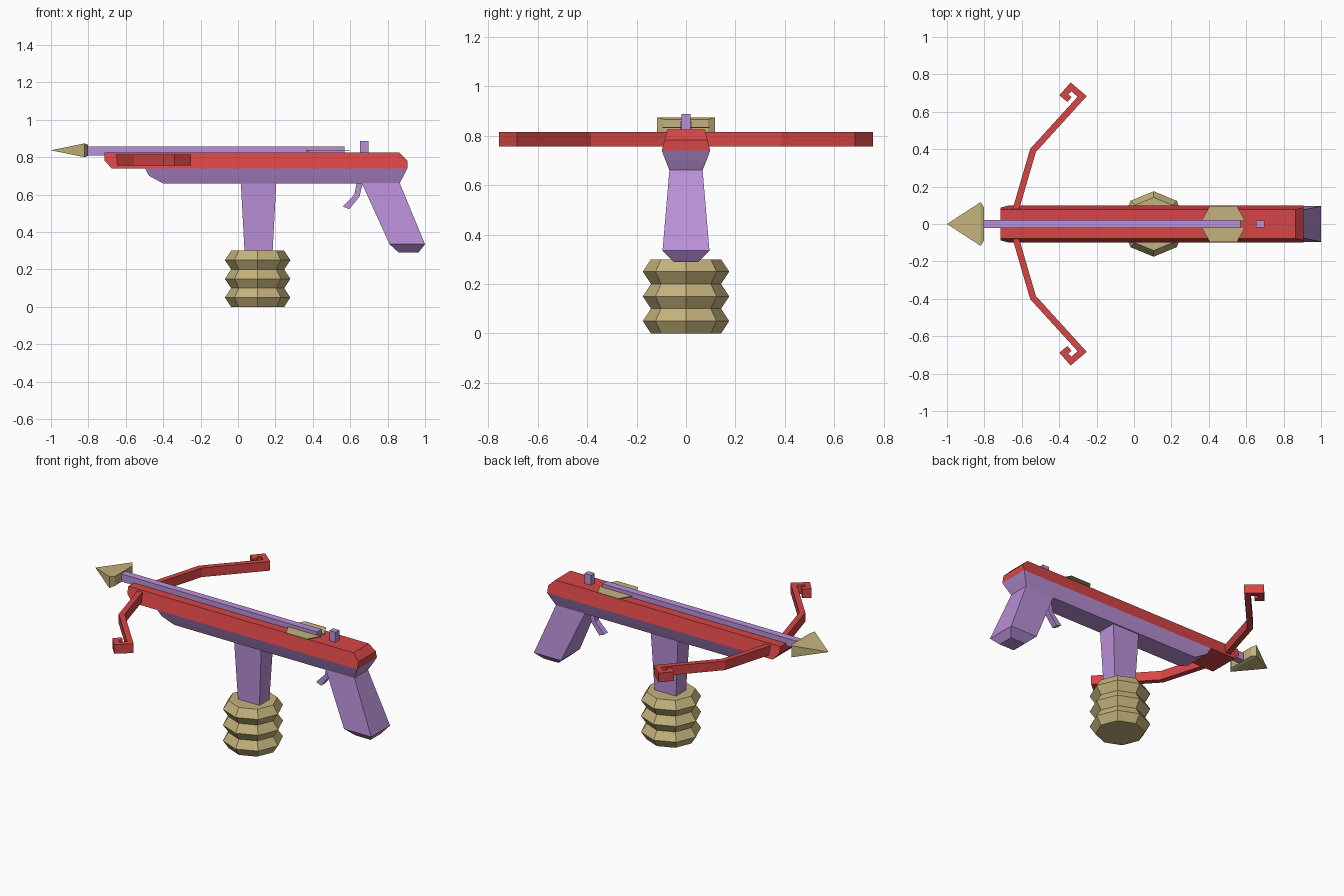
import bpy, bmesh
from math import cos, sin, pi
from mathutils import Vector

if "Cube" in bpy.data.objects:
    bpy.data.objects.remove(bpy.data.objects["Cube"])


def material(name, rgb):
    m = bpy.data.materials.new(name)
    m.diffuse_color = (*rgb, 1)
    m.use_nodes = True
    m.node_tree.nodes["Principled BSDF"].inputs["Base Color"].default_value = m.diffuse_color
    return m


RED = material("red", (0.68, 0.06, 0.06))
PURPLE = material("purple", (0.49, 0.28, 0.68))
TAN = material("tan", (0.55, 0.45, 0.20))


def loft(name, rings, mat, mirror=False):
    """Skin a stack of equal-length rings and cap both ends."""
    bm = bmesh.new()
    rows = [[bm.verts.new(p) for p in ring] for ring in rings]
    n = len(rows[0])
    for a, b in zip(rows, rows[1:]):
        for i in range(n):
            j = (i + 1) % n
            bm.faces.new((a[i], a[j], b[j], b[i]))
    bm.faces.new(rows[0][::-1])
    bm.faces.new(rows[-1])
    bmesh.ops.remove_doubles(bm, verts=bm.verts, dist=0.0005)
    bmesh.ops.recalc_face_normals(bm, faces=bm.faces)
    me = bpy.data.meshes.new(name)
    bm.to_mesh(me)
    bm.free()
    me.materials.append(mat)
    ob = bpy.data.objects.new(name, me)
    bpy.context.collection.objects.link(ob)
    if mirror:
        mod = ob.modifiers.new("mirror", 'MIRROR')
        mod.use_axis = (False, True, False)
        mod.use_clip = False
        mod.use_mirror_merge = False
    return ob


def slab(x0, x1, hy, z):
    """Horizontal rectangle, symmetric in y."""
    return [(x0, -hy, z), (x1, -hy, z), (x1, hy, z), (x0, hy, z)]


def plate(x, hy, hz, z):
    """Rectangle across the arrow axis."""
    return [(x, -hy, z - hz), (x, hy, z - hz), (x, hy, z + hz), (x, -hy, z + hz)]


def ribbon(path, width):
    """Mitred outline of a bent strip in the xy plane."""
    pts = [Vector(p) for p in path]
    left, right = [], []
    for i, p in enumerate(pts):
        dirs = []
        if i > 0:
            dirs.append((p - pts[i - 1]).normalized())
        if i < len(pts) - 1:
            dirs.append((pts[i + 1] - p).normalized())
        normals = [Vector((-d.y, d.x)) for d in dirs]
        m = sum(normals, Vector((0, 0))).normalized()
        off = m * (width / 2 / m.dot(normals[0]))
        left.append(p + off)
        right.append(p - off)
    return left, right


# Stock: red upper half and purple lower half
loft("upper_stock", [slab(-0.675, 0.905, 0.098, 0.74),
                     slab(-0.715, 0.905, 0.087, 0.783),
                     slab(-0.715, 0.863, 0.077, 0.825)], RED)
loft("lower_stock", [slab(-0.40, 0.863, 0.067, 0.66),
                     slab(-0.475, 0.885, 0.083, 0.70),
                     slab(-0.497, 0.905, 0.098, 0.74)], PURPLE)

# Front grip and rear handle
loft("front_grip", [slab(0.035, 0.185, 0.05, 0.295),
                    slab(0.015, 0.205, 0.06, 0.665)], PURPLE)
handle = loft("rear_handle", [slab(0.86, 0.965, 0.05, 0.29),
                              slab(0.81, 1.0, 0.095, 0.335),
                              slab(0.66, 0.863, 0.067, 0.665)], PURPLE)

# Ribbed octagonal base
rings = []
for k in range(7):
    r = 0.175 if k % 2 else 0.142
    rings.append([(0.105 + r * cos(i * pi / 4), r * sin(i * pi / 4), k * 0.05)
                  for i in range(8)])
loft("ribbed_base", rings, TAN)

# Trigger
profile = [(0.635, 0.665), (0.622, 0.60), (0.56, 0.537),
           (0.595, 0.522), (0.65, 0.59), (0.668, 0.665)]
loft("trigger", [[(x, y, z) for x, z in profile] for y in (-0.018, 0.018)], PURPLE)

# Rear sight
loft("rear_sight", [slab(0.653, 0.698, 0.019, 0.82),
                    slab(0.653, 0.698, 0.019, 0.888)], PURPLE)

# Arrow: shaft, head, flat feathers
loft("arrow_shaft", [plate(-0.82, 0.022, 0.024, 0.834),
                     plate(0.57, 0.022, 0.024, 0.834)], PURPLE)
loft("arrow_head", [plate(-1.0, 0, 0, 0.837),
                    plate(-0.82, 0.117, 0.037, 0.837),
                    plate(-0.803, 0.09, 0.030, 0.837)], TAN)
feather = [(0.36, 0.015), (0.595, 0.015), (0.55, 0.096), (0.405, 0.096)]
loft("feathers", [[(x, y, z) for x, y in feather] for z in (0.832, 0.836)],
     TAN, mirror=True)

# Bow limbs with hooked tips
path = [(-0.64, 0.05), (-0.54, 0.393), (-0.277, 0.682),
        (-0.337, 0.733), (-0.375, 0.69), (-0.345, 0.665)]
left, right = ribbon(path, 0.034)
loft("bow_limbs", [[(l.x, l.y, 0.757), (r.x, r.y, 0.757),
                    (r.x, r.y, 0.815), (l.x, l.y, 0.815)]
                   for l, r in zip(left, right)], RED, mirror=True)
